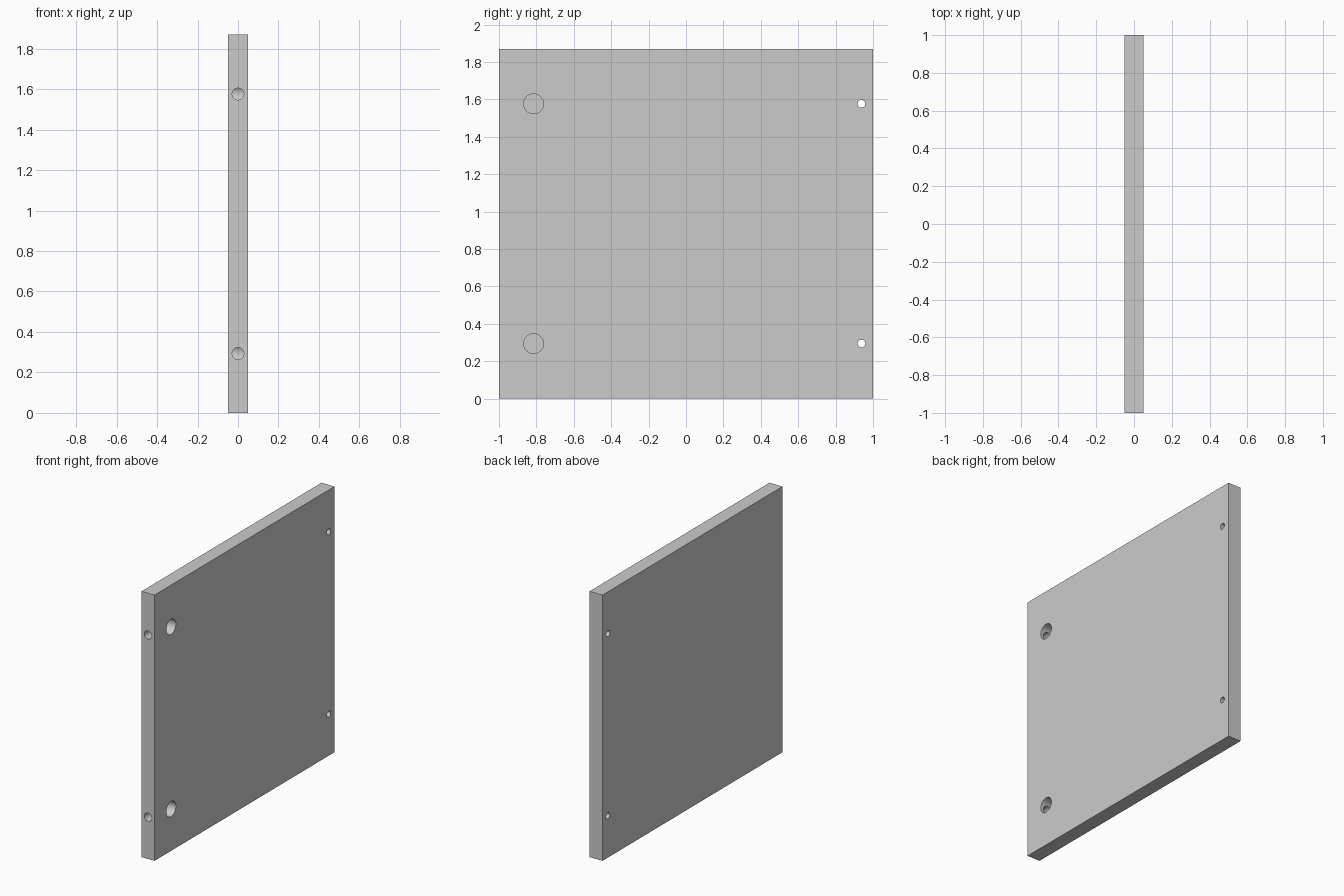
import bpy
from math import pi

if "Cube" in bpy.data.objects:
    bpy.data.objects.remove(bpy.data.objects["Cube"])

HEIGHT, THICK = 1.87, 0.1
HOLE_Z = (0.294, 1.576)


def cutter(name, start, end, radius, axis):
    """Hidden cylinder from start to end along x or y."""
    mid = [(a + b) / 2 for a, b in zip(start, end)]
    length = sum(abs(a - b) for a, b in zip(start, end))
    rot = (0, pi / 2, 0) if axis == 'x' else (pi / 2, 0, 0)
    bpy.ops.mesh.primitive_cylinder_add(vertices=48, radius=radius, depth=length,
                                        location=mid, rotation=rot)
    ob = bpy.context.object
    ob.name = name
    return ob


# Flat board
bpy.ops.mesh.primitive_cube_add(size=1, location=(0, 0, HEIGHT / 2))
panel = bpy.context.object
panel.name = "side_panel"
panel.scale = (THICK, 2, HEIGHT)
bpy.ops.object.transform_apply(location=True, scale=True)

cutters = []
for z in HOLE_Z:
    # Blind round pocket for the cam lock
    cutters.append(cutter("cam_pocket", (-0.033, -0.815, z), (0.1, -0.815, z), 0.053, 'x'))
    # Bolt hole drilled from the front edge into the pocket
    cutters.append(cutter("bolt_hole", (0, -1.1, z), (0, -0.815, z), 0.029, 'y'))
    # Small screw hole right through the board
    cutters.append(cutter("screw_hole", (-0.1, 0.938, z), (0.1, 0.938, z), 0.0205, 'x'))

# Drill all the holes, then bake the result and drop the cutters
bpy.context.view_layer.objects.active = panel
for c in cutters:
    mod = panel.modifiers.new(c.name, 'BOOLEAN')
    mod.object = c
    mod.solver = 'EXACT'
    bpy.ops.object.modifier_apply(modifier=mod.name)
for c in cutters:
    bpy.data.objects.remove(c, do_unlink=True)

bpy.ops.object.select_all(action='DESELECT')
panel.select_set(True)
bpy.ops.object.shade_smooth_by_angle()
